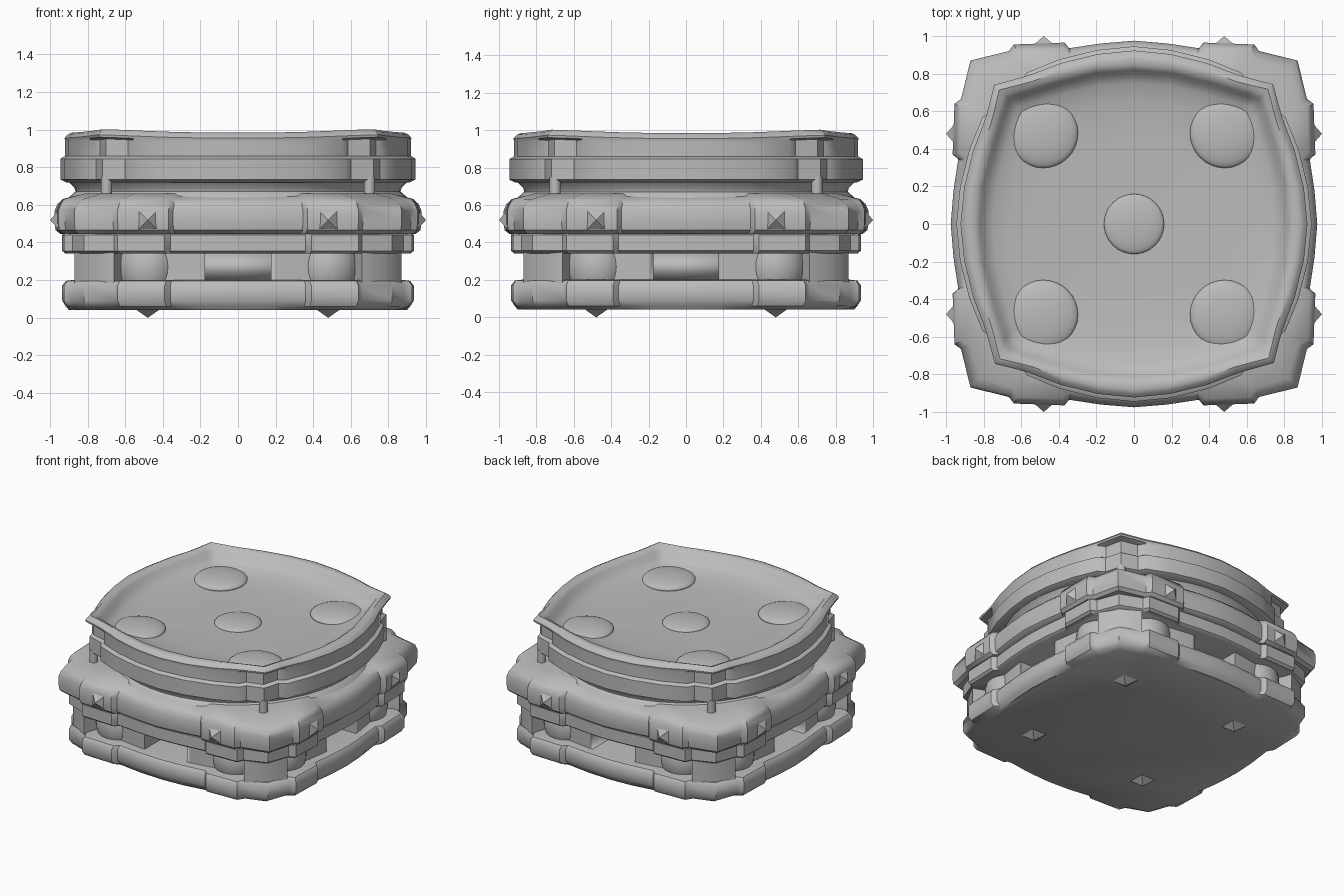
import bpy, bmesh, math
from mathutils import Matrix, Vector

cube = bpy.data.objects.get("Cube")
if cube:
    bpy.data.objects.remove(cube, do_unlink=True)

grey = bpy.data.materials.new("plain grey")
grey.use_nodes = True
GREY = (0.5, 0.5, 0.5, 1)
grey.diffuse_color = GREY
grey.node_tree.nodes["Principled BSDF"].inputs["Base Color"].default_value = GREY


def finish(name, bm, angle=35):
    bmesh.ops.recalc_face_normals(bm, faces=bm.faces[:])
    mesh = bpy.data.meshes.new(name)
    bm.to_mesh(mesh)
    bm.free()
    obj = bpy.data.objects.new(name, mesh)
    bpy.context.collection.objects.link(obj)
    mesh.materials.append(grey)
    bpy.ops.object.select_all(action='DESELECT')
    obj.select_set(True)
    bpy.context.view_layer.objects.active = obj
    bpy.ops.object.shade_smooth_by_angle(angle=math.radians(angle))
    return obj


def outline(octant):
    """Mirror one eighth (mid side to corner) into a full loop."""
    quarter = octant + [(y, x) for x, y in octant[-2:0:-1]]
    loop = []
    for turn in range(4):
        for x, y in quarter:
            for _ in range(turn):
                x, y = y, -x
            loop.append((x, y))
    return loop


def loft(name, sections, lift=0.0):
    """Skin sections of (loop, height, radial inset) and cap both ends."""
    bm = bmesh.new()
    rings = []
    for loop, z, inset in sections:
        ring = []
        for x, y in loop:
            k = 1 - inset / math.hypot(x, y)
            raised = lift * min(1, abs(x * y) / 0.54) ** 3 if z > 0.92 else 0
            ring.append(bm.verts.new((x * k, y * k, z + raised)))
        rings.append(ring)
    for low, high in zip(rings, rings[1:]):
        for i in range(len(low)):
            j = (i + 1) % len(low)
            bm.faces.new((low[i], low[j], high[j], high[i]))
    bm.faces.new(rings[0])
    bm.faces.new(rings[-1])
    return finish(name, bm, 40)


def ball(name, centre, radii):
    bm = bmesh.new()
    bmesh.ops.create_uvsphere(bm, u_segments=32, v_segments=16, radius=1)
    bmesh.ops.transform(bm, verts=bm.verts[:],
                        matrix=Matrix.Translation(centre) @ Matrix.Diagonal((*radii, 1)))
    return finish(name, bm, 60)


def cone(name, centre, direction, r1, r2, depth, sides):
    bm = bmesh.new()
    bmesh.ops.create_cone(bm, cap_ends=True, segments=sides, radius1=r1, radius2=r2, depth=depth)
    spin = Matrix.Rotation(math.pi / 4 if sides == 4 else 0, 4, 'Z')
    turn = Vector(direction).to_track_quat('Z', 'Y').to_matrix().to_4x4()
    bmesh.ops.transform(bm, verts=bm.verts[:], matrix=Matrix.Translation(centre) @ turn @ spin)
    return finish(name, bm, 30)


# Plan shapes
body = outline([(0, .975), (.18, .96), (.345, .935), (.37, .965), (.64, .955), (.665, .92), (.87, .87)])
shoulder = outline([(0, .93), (.18, .92), (.345, .895), (.38, .93), (.62, .92), (.645, .87), (.82, .82)])
slab = outline([(0, .935), (.18, .925), (.36, .905), (.39, .935), (.64, .925), (.66, .88), (.82, .82)])
foot = outline([(0, .90), (.18, .89), (.36, .865), (.39, .87), (.62, .84), (.64, .82), (.78, .78)])
wall = outline([(0, .86), (.2, .85), (.4, .82), (.62, .77), (.66, .87), (.80, .80)])
rim = outline([(0, .945), (.2, .925), (.4, .875), (.57, .81), (.62, .795), (.755, .76)])
rim_low = outline([(0, .945), (.2, .925), (.4, .875), (.57, .805), (.60, .755), (.72, .72)])
rim_in = outline([(0, .80), (.2, .785), (.4, .735), (.55, .69), (.60, .675), (.66, .66)])
disc = outline([(math.sin(a * math.pi / 24), math.cos(a * math.pi / 24)) for a in range(7)])

# Stacked tiers
loft("base_tier", [(foot, .04, 0), (slab, .06, .02), (slab, .09, 0),
                   (slab, .17, 0), (slab, .195, .02), (slab, .2, .06)])
core = loft("recessed_wall", [(wall, .15, 0), (wall, .4, 0)])
loft("lower_band", [(slab, .34, .02), (slab, .355, 0), (slab, .44, 0), (slab, .46, .02)])
loft("middle_tier", [(body, .445, .03), (body, .465, .005), (body, .50, 0), (body, .57, 0),
                     (body, .605, .015), (shoulder, .632, 0), (shoulder, .66, .13)])
loft("neck", [(disc, .60, .08), (disc, .64, .10), (disc, .67, .135),
              (disc, .69, .13), (disc, .73, .09)])

# Upper ring, closed well below the dish
loft("upper_band", [(rim_low, .72, .03), (rim_low, .735, 0), (rim_low, .845, 0), (rim_low, .86, .025)])
loft("rim_and_dish", [(rim_low, .85, .025), (rim_low, .935, .025), (rim, .942, .025),
                      (rim, .955, .022), (rim, .975, .04), (rim, .984, .06),
                      (rim_in, .982, -.045), (rim_in, .965, -.02), (rim_in, .93, 0),
                      (rim_in, .905, .05), (rim_in, .885, .15), (rim_in, .873, .3),
                      (rim_in, .868, .55)], lift=.018)

# Window openings through the recessed wall
for size in ((.35, 2.4, .16), (2.4, .35, .16)):
    bm = bmesh.new()
    bmesh.ops.create_cube(bm, size=1)
    bmesh.ops.transform(bm, verts=bm.verts[:],
                        matrix=Matrix.Translation((0, 0, .27)) @ Matrix.Diagonal((*size, 1)))
    cutter = finish("window_cutter", bm)
    cutter.hide_render = True
    cutter.hide_viewport = True
    cut = core.modifiers.new("window", 'BOOLEAN')
    cut.operation = 'DIFFERENCE'
    cut.solver = 'EXACT'
    cut.object = cutter
ball("inner_ball", (0, 0, .27), (.4, .4, .14))

# Domes in the dish
ball("centre_dome", (0, 0, .868), (.16, .16, .03))
for sx in (-1, 1):
    for sy in (-1, 1):
        ball("dish_dome", (sx * .483, sy * .483, .878), (.185, .185, .04))
        # Corner pins, wall bulges and spikes
        cone("corner_pin", (sx * .70, sy * .70, .69), (0, 0, 1), .03, .03, .12, 16)
        cone("foot_spike", (sx * .48, sy * .48, .02), (0, 0, -1), .085, 0, .042, 4)
        for swap in (False, True):
            def place(a, b):
                return (b * sy, a * sx) if swap else (a * sx, b * sy)
            ball("wall_bulge", (*place(.48, .70), .27), (.165, .165, .2))
            out = (sy, 0, 0) if swap else (0, sy, 0)
            cone("side_spike", (*place(.48, .975), .52), out, .08, 0, .05, 4)
